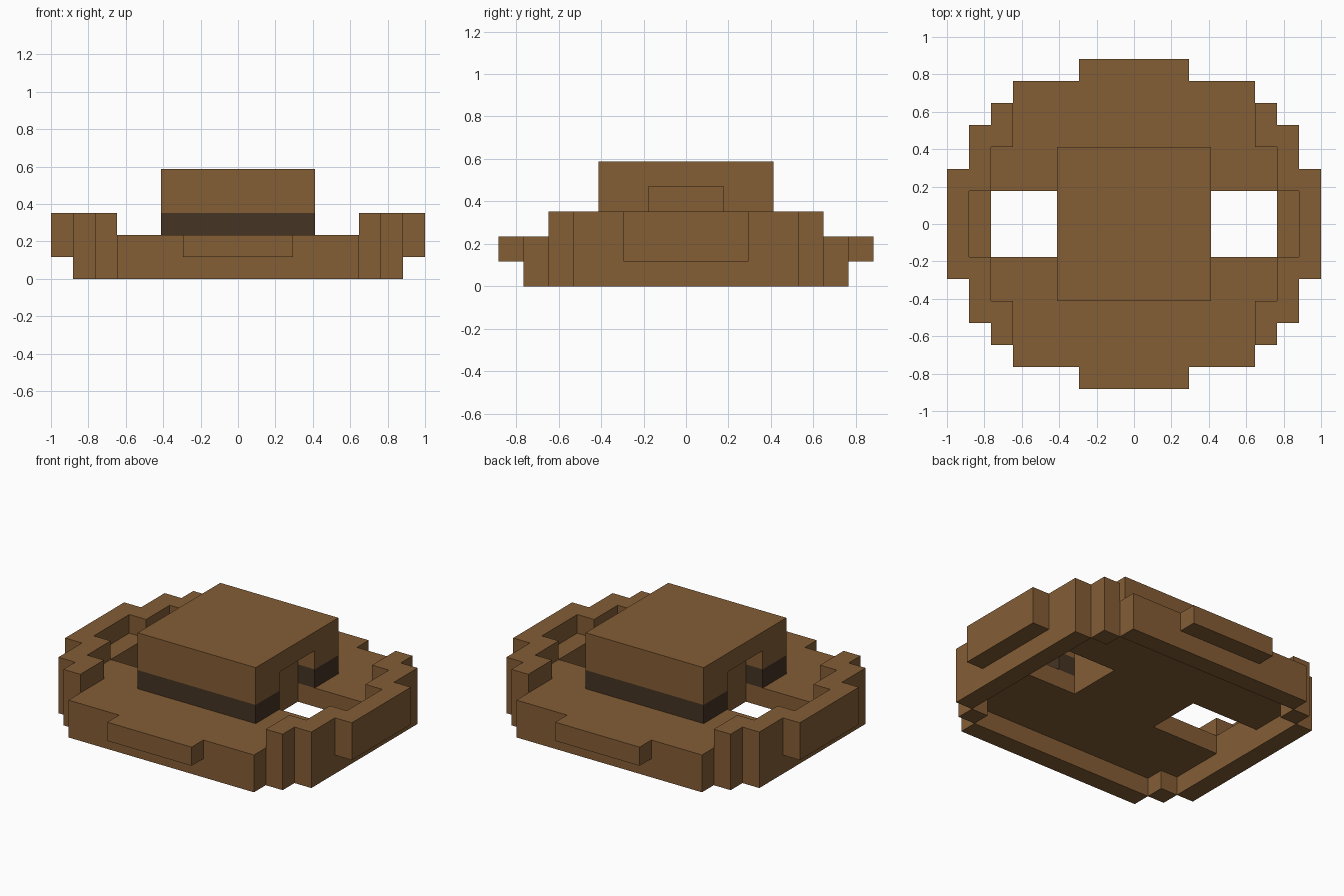
import bpy, bmesh
from itertools import product
from mathutils import Vector

if "Cube" in bpy.data.objects:
    bpy.data.objects.remove(bpy.data.objects["Cube"])

U = 2 / 17  # one block


def material(name, colour):
    m = bpy.data.materials.new(name)
    m.diffuse_color = (*colour, 1)
    m.use_nodes = True
    m.node_tree.nodes["Principled BSDF"].inputs["Base Color"].default_value = m.diffuse_color
    return m


leather = material("leather_brown", (0.230, 0.110, 0.036))
dark = material("dark_band_brown", (0.060, 0.034, 0.017))


def cells(z0, z1, rule):
    """Blocks in layers z0..z1-1 that satisfy a rule on |x|, |y|, z."""
    return {(x, y, z) for x, y, z in product(range(-8, 9), range(-7, 8), range(z0, z1))
            if rule(abs(x), abs(y), z)}


# rounded, stepped outline of the brim: largest |y| for each |x|
reach = [7] * 3 + [6] * 3 + [5, 4, 2]


def crown_notch(x, y, z):
    return x == 3 and y <= 1 and z < 4


parts = {
    # downturned wall under the brim
    "lower_rim": (leather, cells(0, 1, lambda x, y, z: (x == 7 and y <= 4)
                                 or (x == 6 and y == 5) or (y == 6 and x <= 5))),
    # flat brim with an opening on each side
    "brim": (leather, cells(1, 2, lambda x, y, z: y <= reach[x]
                            and not (3 <= x <= 6 and y <= 1))),
    # upturned sides of the brim, notched by the openings
    "side_rim": (leather, cells(2, 3, lambda x, y, z: (x == 7 and 2 <= y <= 4)
                                or (x == 6 and 4 <= y <= 5) or (x == 8 and y <= 2))),
    # dark band around the crown
    "hat_band": (dark, cells(2, 3, lambda x, y, z: max(x, y) == 3
                             and not crown_notch(x, y, z))),
    # crown, with its core running down inside the band
    "crown": (leather, cells(2, 5, lambda x, y, z: max(x, y) <= (2 if z == 2 else 3)
                             and not crown_notch(x, y, z))),
}
solid = set().union(*(c for _, c in parts.values()))


def build(name, mat, blocks):
    """Outer skin of the blocks, merged into large flat faces."""
    bm = bmesh.new()
    for c in blocks:
        centre = Vector((c[0], c[1], c[2] + 0.5))
        for axis, s in product(range(3), (-1, 1)):
            n = [0, 0, 0]
            n[axis] = s
            if (c[0] + n[0], c[1] + n[1], c[2] + n[2]) in solid:
                continue
            a, b = Vector((0, 0, 0)), Vector((0, 0, 0))
            a[(axis + 1) % 3] = 0.5
            b[(axis + 2) % 3] = 0.5 * s
            mid = centre + Vector(n) * 0.5
            bm.faces.new([bm.verts.new((mid + i * a + j * b) * U)
                          for i, j in ((-1, -1), (1, -1), (1, 1), (-1, 1))])
    bmesh.ops.remove_doubles(bm, verts=bm.verts, dist=1e-4)
    bmesh.ops.dissolve_limit(bm, angle_limit=0.01, verts=bm.verts, edges=bm.edges)
    me = bpy.data.meshes.new(name)
    bm.to_mesh(me)
    bm.free()
    me.materials.append(mat)
    bpy.context.collection.objects.link(bpy.data.objects.new(name, me))


for name, (mat, blocks) in parts.items():
    build(name, mat, blocks)
